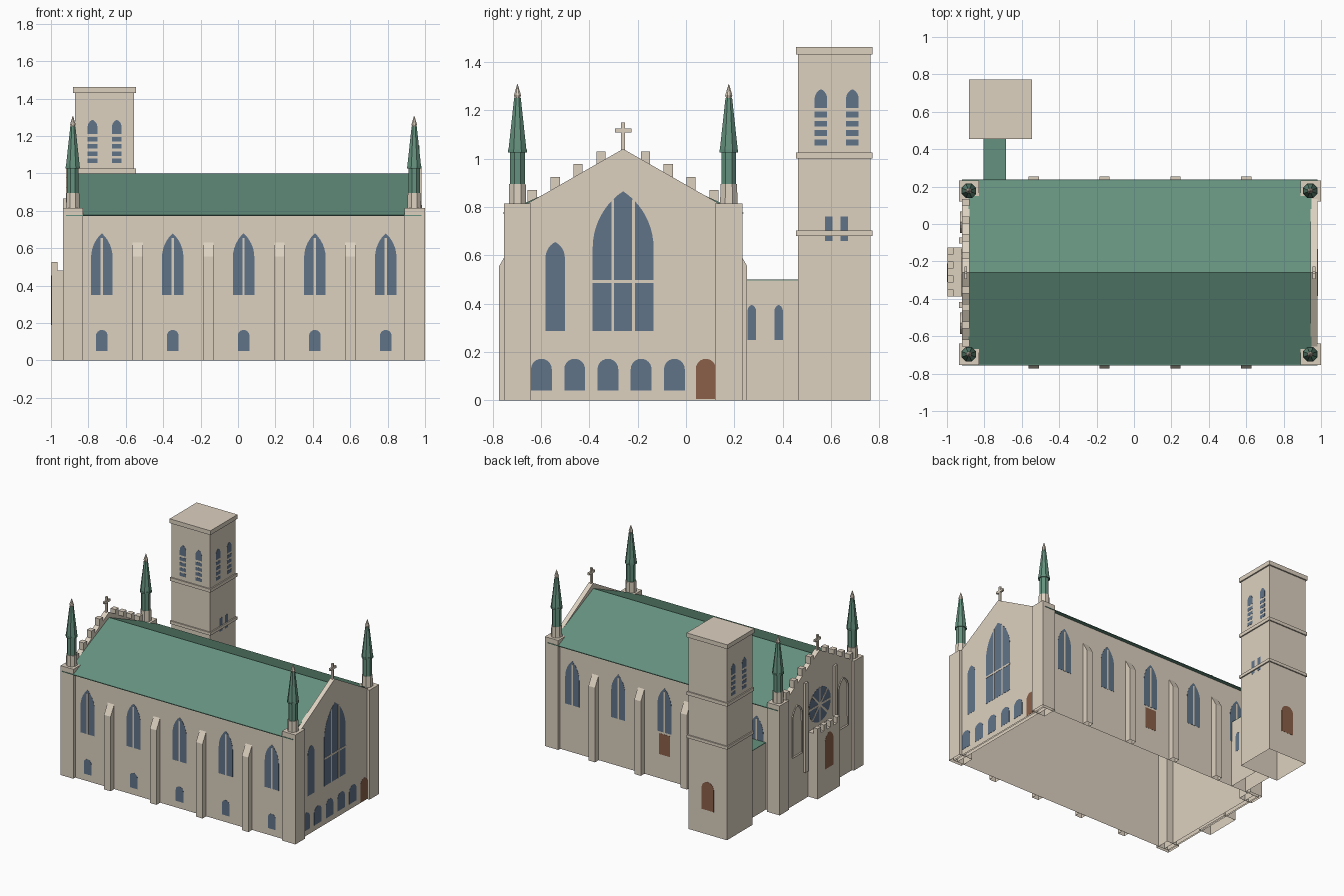
import bpy, bmesh, math
from mathutils import Vector

cube = bpy.data.objects.get("Cube")
if cube:
    bpy.data.objects.remove(cube, do_unlink=True)


def material(name, rgb):
    m = bpy.data.materials.new(name)
    m.use_nodes = True
    m.diffuse_color = (*rgb, 1)
    m.node_tree.nodes["Principled BSDF"].inputs["Base Color"].default_value = (*rgb, 1)
    return m


STONE = material("pale stone", (.72, .64, .53))
GREEN = material("green copper", (.13, .285, .21))
GLASS = material("blue glass", (.12, .175, .25))
WOOD = material("brown wood", (.26, .117, .065))
MID = -.26                      # y of the nave's centre line
SIDES = {"east": ("x", 1), "west": ("x", -1), "north": ("y", 1), "south": ("y", -1)}


def prism(name, axis, a, b, outline, mat, inset=0):
    """Extrude a (u, z) outline along axis from a to b, open where it meets the ground."""
    def point(d, u, z):
        return (d, u, z) if axis == "x" else (u, d, z)
    bm = bmesh.new()
    near = [bm.verts.new(point(a, u, z)) for u, z in outline]
    far = [bm.verts.new(point(b, u, z)) for u, z in outline]
    bm.faces.new(near)
    outer = bm.faces.new(far)
    n = len(outline)
    for i in range(n):
        j = (i + 1) % n
        bm.faces.new((near[i], near[j], far[j], far[i]))
    bmesh.ops.recalc_face_normals(bm, faces=bm.faces)
    if inset:
        bmesh.ops.inset_region(bm, faces=[outer], thickness=inset, depth=0)
        shift = Vector(point(math.copysign(.007, a - b), 0, 0))
        bmesh.ops.translate(bm, verts=outer.verts, vec=shift)
    ground = [f for f in bm.faces if all(v.co.z < 1e-5 for v in f.verts)]
    bmesh.ops.delete(bm, geom=ground, context="FACES_ONLY")
    mesh = bpy.data.meshes.new(name)
    bm.to_mesh(mesh)
    bm.free()
    mesh.materials.append(mat)
    ob = bpy.data.objects.new(name, mesh)
    bpy.context.collection.objects.link(ob)
    return ob


def rect(u0, u1, z0, z1):
    return [(u0, z0), (u1, z0), (u1, z1), (u0, z1)]


def box(name, x, y, z, mat=STONE):
    return prism(name, "x", x[0], x[1], rect(*y, *z), mat)


def arch(u, width, z0, z1, rise, steps=6):
    """Pointed arch outline; rise equal to half the width gives a round one."""
    h = width / 2
    r = (rise * rise + h * h) / (2 * h)
    end = math.asin(min(1, rise / r))
    curve = [(h - r + r * math.cos(end * i / steps), z1 - rise + r * math.sin(end * i / steps))
             for i in range(steps + 1)]
    curve[-1] = (0, z1)
    left = [(-p, z) for p, z in reversed(curve[:-1])]
    return [(u + p, z) for p, z in [(-h, z0), (h, z0)] + curve + left]


def plate(name, side, at, outline, mat, t=.0015, inset=0):
    axis, s = SIDES[side]
    return prism(name, axis, at + s * .0003, at + s * t, outline, mat, inset)


# Nave walls, roof and eaves
box("nave_walls", (-.91, .97), (MID - .47, MID + .47), (0, .7745))
prism("nave_roof", "x", -.885, .95, [(MID - .497, .775), (MID + .497, .775), (MID, 1)], GREEN)
for s in (-1, 1):
    box("eave", (-.92, .98), sorted((MID + s * .45, MID + s * .497)), (.773, .778), GREEN)

# Gable walls with crosses
for side, a, b in (("east", .945, .98), ("west", -.88, -.92)):
    prism(side + "_gable", "x", a, b,
          [(MID - .47, 0), (MID + .47, 0), (MID + .47, .772), (MID, 1.04), (MID - .47, .772)], STONE)
    c = (a + b) / 2
    box(side + "_cross_post", (c - .007, c + .007), (MID - .008, MID + .008), (1.03, 1.15))
    box(side + "_cross_arm", (c - .007, c + .007), (MID - .034, MID + .034), (1.107, 1.124))


# Corner turrets with spires
def cone(name, x, y, z0, z1, r0, r1, mat):
    bpy.ops.mesh.primitive_cone_add(vertices=8, radius1=r0, radius2=r1, depth=z1 - z0,
                                    location=(x, y, (z0 + z1) / 2), rotation=(0, 0, math.pi / 8))
    ob = bpy.context.object
    ob.name = name
    ob.data.materials.append(mat)


for x0, x1, sx in ((-.935, -.83, -.883), (.89, 1, .942)):
    for s in (-1, 1):
        y0, y1 = sorted((MID + s * .38, MID + s * .493))
        box("corner_turret", (x0, x1), (y0, y1), (0, .815))
        sy = MID + s * .437
        cone("spire_base", sx, sy, .81, .895, .039, .037, STONE)
        cone("spire_drum", sx, sy, .895, 1.03, .033, .033, GREEN)
        cone("spire_ring", sx, sy, 1.025, 1.037, .042, .042, GREEN)
        cone("spire_cone", sx, sy, 1.037, 1.25, .04, .015, GREEN)
        cone("finial_lower", sx, sy, 1.245, 1.262, .01, .016, STONE)
        cone("finial_upper", sx, sy, 1.262, 1.308, .016, .001, STONE)

# Side buttresses with sloping tops
for x in (-.536, -.158, .222, .6):
    for s in (-1, 1):
        prism("buttress", "x", x - .027, x + .027,
              [(MID + s * .469, 0), (MID + s * .513, 0), (MID + s * .513, .555),
               (MID + s * .47, .63), (MID + s * .469, .63)], STONE)

# Side windows, with small lower lights on the south only
for x in (-.728, -.349, .03, .411, .79):
    for side, wall in (("south", MID - .47), ("north", MID + .47)):
        plate("side_window", side, wall, arch(x, .115, .35, .68, .13), GLASS)
        plate("side_mullion", side, wall, rect(x - .006, x + .006, .35, .655), STONE, .003)
    plate("low_window", "south", MID - .47, arch(x, .062, .05, .163, .031), GLASS)
plate("north_door", "north", MID + .47, rect(-.015, .075, .18, .335), WOOD)

# East front
EAST = .98
plate("great_window", "east", EAST, arch(MID, .252, .287, .865, .235, 10), GLASS)
for u in (-.043, .043):
    plate("great_mullion", "east", EAST, rect(MID + u - .006, MID + u + .006, .287, .83), STONE, .003)
plate("great_transom", "east", EAST, rect(MID - .126, MID + .126, .485, .498), STONE, .0035)
plate("east_lancet", "east", EAST, arch(-.541, .08, .287, .655, .065), GLASS)
for i in range(5):
    plate("crypt_window", "east", EAST, arch(-.598 + i * .1375, .086, .04, .172, .043), GLASS)
plate("east_door", "east", EAST, arch(.082, .082, .005, .172, .041), WOOD)

# West front: stepped blocks, pilasters, blind arches, rose window
WEST = -.92
for s in (-1, 1):
    for i in range(4):
        c = MID + s * (.092 + i * .0945)
        box("gable_block", (WEST, -.88), (c - .019, c + .019), (.92 - i * .053, 1.03 - i * .053))
    c = MID + s * .172
    box("west_pilaster", (-.935, -.91), (c - .016, c + .016), (.2, .865))
    plate("blind_arch", "west", WEST, arch(MID + s * .27, .115, .36, .735, .09), STONE, .009, .008)

ROSE_Z, ROSE_R = .635, .128
circle = [(MID + ROSE_R * math.cos(a), ROSE_Z + ROSE_R * math.sin(a))
          for a in (i * math.tau / 24 for i in range(24))]
plate("rose_window", "west", WEST, circle, GLASS)
for i in range(4):
    a = math.pi * i / 4
    d, n = (math.cos(a), math.sin(a)), (-math.sin(a), math.cos(a))
    plate("rose_spoke", "west", WEST,
          [(MID + p * ROSE_R * d[0] + q * .007 * n[0], ROSE_Z + p * ROSE_R * d[1] + q * .007 * n[1])
           for p, q in ((-1, -1), (1, -1), (1, 1), (-1, 1))], STONE, .003)

# West porch with battlements
box("porch", (-.998, -.9), (-.387, -.125), (0, .482))
for i in range(4):
    y = -.387 + i * .075
    box("porch_block", (-.998, -.965), (y, y + .037), (.47, .525))
plate("porch_door", "west", -.998, arch(MID, .1, .19, .455, .07), WOOD)

# Bell tower with bands and cap
TX, TY = -.713, .613
HX, HY = .158, .149
box("tower_shaft", (TX - HX, TX + HX), (TY - HY, TY + HY), (0, 1.44))
for name, z0, z1, out in (("low_band", .68, .702, .009), ("high_band", 1.0, 1.025, .009),
                          ("tower_cap", 1.43, 1.462, .01)):
    box(name, (TX - HX - out, TX + HX + out), (TY - HY - out, TY + HY + out), (z0, z1))
for side, wall, mid in (("east", TX + HX, TY + .01), ("west", TX - HX, TY + .01), ("south", TY - HY, TX)):
    for s in (-1, 1):
        c = mid + s * .065
        plate("belfry_arch", side, wall, arch(c, .052, 1.21, 1.287, .04), GLASS)
        for i in range(4):
            z = 1.055 + i * .0385
            plate("belfry_louvre", side, wall, rect(c - .026, c + .026, z, z + .024), GLASS)
for s in (-1, 1):
    c = TY + .009 + s * .032
    plate("tower_slit", "east", TX + HX, rect(c - .016, c + .016, .66, .76), GLASS)
plate("tower_door", "north", TY + HY, arch(TX, .1, .18, .39, .05), WOOD)

# Link between nave and tower
box("link_walls", (-.805, -.685), (.21, .465), (0, .495))
box("link_roof", (-.805, -.685), (.21, .464), (.495, .5), GREEN)
for y in (.272, .383):
    plate("link_window", "east", -.685, arch(y, .035, .25, .395, .025), GLASS)
